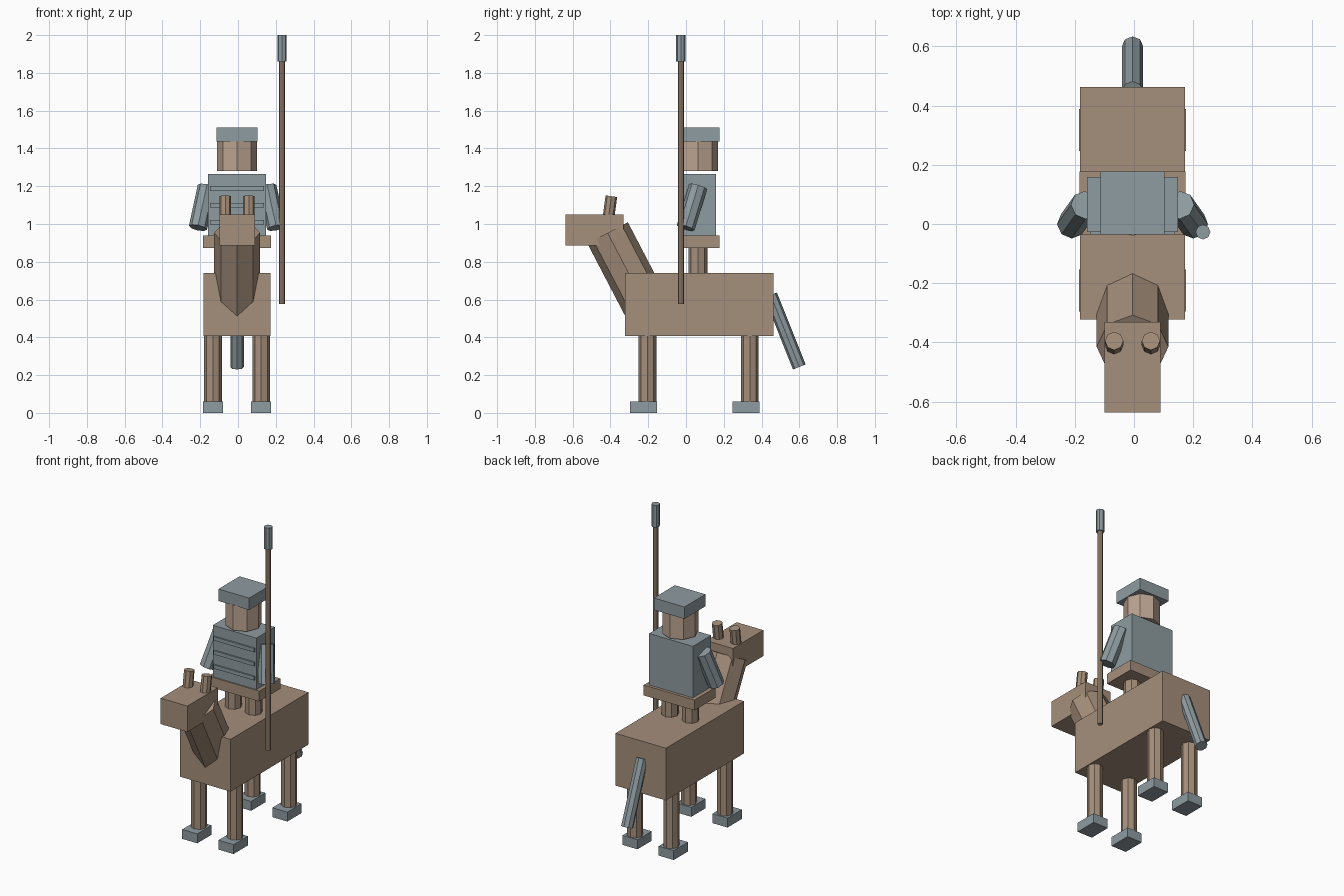
import bpy, bmesh
from mathutils import Vector, Matrix

if "Cube" in bpy.data.objects:
    bpy.data.objects.remove(bpy.data.objects["Cube"])

CX = -0.005  # plane of symmetry of horse and rider


def material(name, rgb):
    m = bpy.data.materials.new(name)
    lin = [((c / 255 + 0.055) / 1.055) ** 2.4 for c in rgb]
    m.diffuse_color = (*lin, 1)
    m.use_nodes = True
    m.node_tree.nodes["Principled BSDF"].inputs["Base Color"].default_value = m.diffuse_color
    return m


BROWN = material("brown hide", (165, 143, 123))
STEEL = material("grey steel", (143, 156, 161))
SKIN = material("light skin", (188, 164, 145))


def finish(bm, name, mat):
    me = bpy.data.meshes.new(name)
    bm.to_mesh(me)
    bm.free()
    me.materials.append(mat)
    ob = bpy.data.objects.new(name, me)
    bpy.context.collection.objects.link(ob)
    return ob


def box(name, x, y, z, mat):
    """Box from (min, max) ranges."""
    bm = bmesh.new()
    size = [r[1] - r[0] for r in (x, y, z)]
    mid = [(r[0] + r[1]) / 2 for r in (x, y, z)]
    bmesh.ops.create_cube(bm, size=1, matrix=Matrix.Translation(mid) @ Matrix.Diagonal((*size, 1)))
    return finish(bm, name, mat)


def rod(name, a, b, r, mat):
    """Eight-sided cylinder from a to b, with corners on the main axes."""
    a, b = Vector(a), Vector(b)
    d = b - a
    turn = Vector((0, 0, 1)).rotation_difference(d).to_matrix().to_4x4()
    bm = bmesh.new()
    bmesh.ops.create_cone(bm, cap_ends=True, segments=8, radius1=r, radius2=r, depth=d.length,
                          matrix=Matrix.Translation((a + b) / 2) @ turn)
    return finish(bm, name, mat)


def wide(half):
    return (CX - half, CX + half)


# Horse body, head, neck and tail
box("horse_body", wide(0.178), (-0.322, 0.463), (0.407, 0.74), BROWN)
box("horse_head", wide(0.094), (-0.637, -0.331), (0.885, 1.05), BROWN)
rod("horse_neck", (CX, -0.207, 0.554), (CX, -0.415, 0.953), 0.121, BROWN)
rod("horse_tail", (CX, 0.448, 0.624), (CX, 0.60, 0.243), 0.036, STEEL)

# Rider torso with chest bands, saddle, head and helmet
box("saddle", wide(0.179), (-0.035, 0.177), (0.872, 0.938), BROWN)
box("torso", wide(0.154), (-0.027, 0.158), (0.938, 1.266), STEEL)
for i, z in enumerate((1.009, 1.099, 1.188)):
    box(f"chest_band_{i + 1}", wide(0.143), (-0.036, -0.027), (z - 0.012, z + 0.012), STEEL)
rod("rider_head", (CX, 0.064, 1.28), (CX, 0.064, 1.44), 0.105, SKIN)
box("helmet", wide(0.108), (-0.035, 0.177), (1.436, 1.512), STEEL)

# Paired parts
for side, s in (("left", -1), ("right", 1)):
    for end, y in (("front", -0.204), ("back", 0.338)):
        x = CX + s * 0.128
        rod(f"{end}_leg_{side}", (x, y, 0.05), (x, y, 0.42), 0.047, BROWN)
        box(f"{end}_hoof_{side}", (x - 0.053, x + 0.053), (y - 0.092, y + 0.051), (0, 0.06), STEEL)
    x = CX + s * 0.062
    rod(f"ear_{side}", (x, -0.411, 1.03), (x, -0.395, 1.147), 0.031, BROWN)
    x = CX + s * 0.072
    rod(f"rider_leg_{side}", (x, 0.063, 0.70), (x, 0.063, 0.88), 0.05, BROWN)
    rod(f"arm_{side}", (CX + s * 0.207, -0.002, 0.98), (CX + s * 0.160, 0.064, 1.197), 0.049, STEEL)

# Lance
rod("lance_shaft", (0.233, -0.027, 0.577), (0.233, -0.027, 1.87), 0.0155, BROWN)
rod("lance_tip", (0.233, -0.027, 1.86), (0.233, -0.027, 2.0), 0.025, STEEL)
